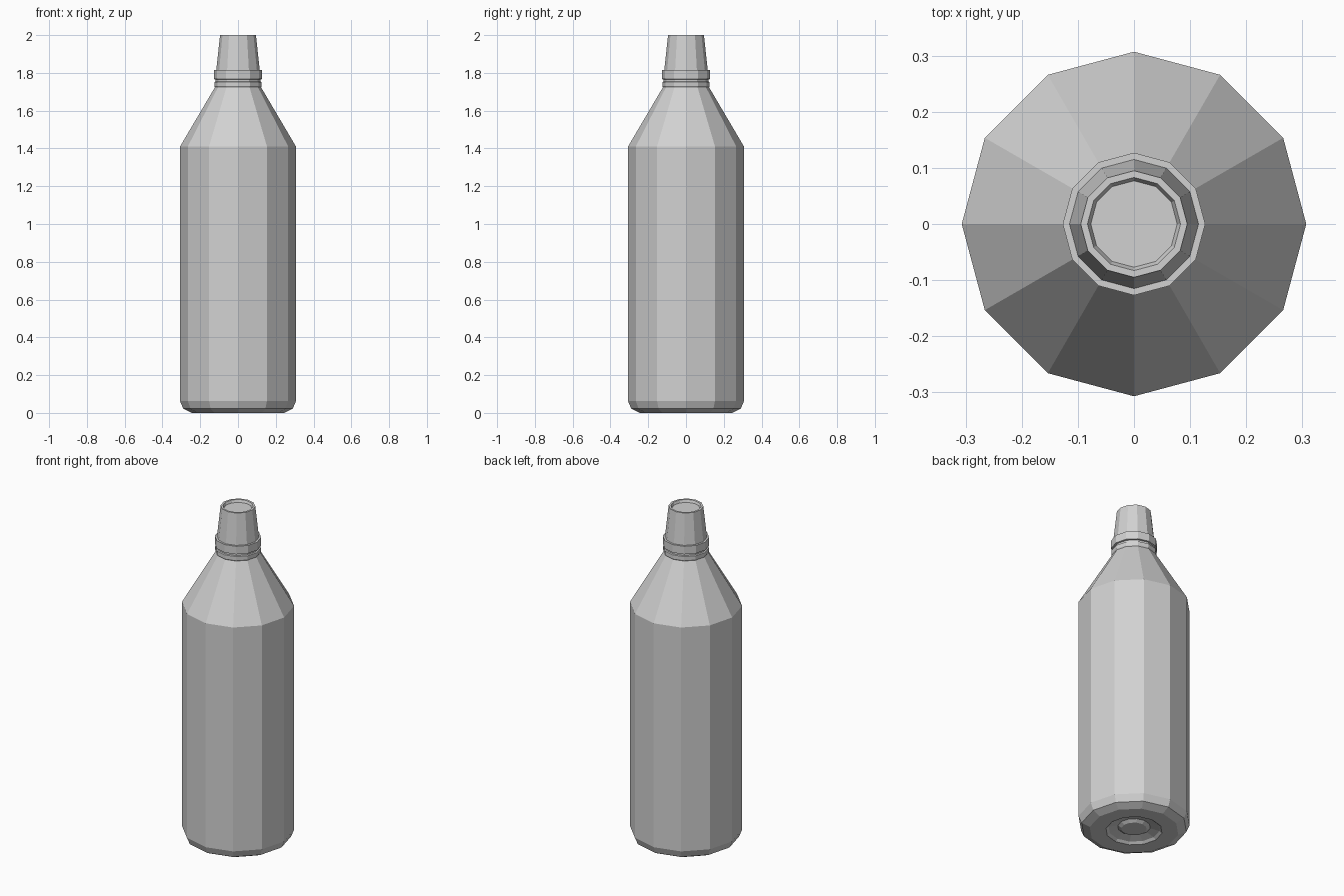
import bpy
import bmesh
from math import sin, cos, pi

if "Cube" in bpy.data.objects:
    bpy.data.objects.remove(bpy.data.objects["Cube"], do_unlink=True)

SIDES = 12

grey = bpy.data.materials.new("light grey")
grey.use_nodes = True
grey.diffuse_color = (0.64, 0.64, 0.64, 1)
grey.node_tree.nodes["Principled BSDF"].inputs["Base Color"].default_value = (0.64, 0.64, 0.64, 1)


def lathe(name, profile):
    """Spin (radius, height) points from bottom to top and cap both ends."""
    bm = bmesh.new()
    rings = []
    for r, z in profile:
        angles = [2 * pi * i / SIDES for i in range(SIDES)]
        rings.append([bm.verts.new((r * cos(a), r * sin(a), z)) for a in angles])
    for low, high in zip(rings, rings[1:]):
        for i in range(SIDES):
            j = (i + 1) % SIDES
            bm.faces.new((low[i], low[j], high[j], high[i]))
    bm.faces.new(list(reversed(rings[0])))
    bm.faces.new(rings[-1])
    bmesh.ops.recalc_face_normals(bm, faces=bm.faces)
    mesh = bpy.data.meshes.new(name)
    bm.to_mesh(mesh)
    bm.free()
    mesh.materials.append(grey)
    obj = bpy.data.objects.new(name, mesh)
    bpy.context.collection.objects.link(obj)
    return obj


# Body: dimpled base, chamfered foot, straight wall, sloped shoulder, collar
lathe("bottle_body", [
    (0.07, 0.012), (0.09, 0.025), (0.14, 0.012), (0.155, 0), (0.245, 0),
    (0.29, 0.022), (0.307, 0.063), (0.307, 1.41),
    (0.122, 1.724), (0.125, 1.73), (0.125, 1.752), (0.118, 1.755), (0.118, 1.77),
])

# Cap: lower ring, tapered side and shallow recess in the top
lathe("bottle_cap", [
    (0.118, 1.765), (0.127, 1.767), (0.127, 1.815), (0.115, 1.815),
    (0.095, 2), (0.083, 2), (0.077, 1.985),
])
